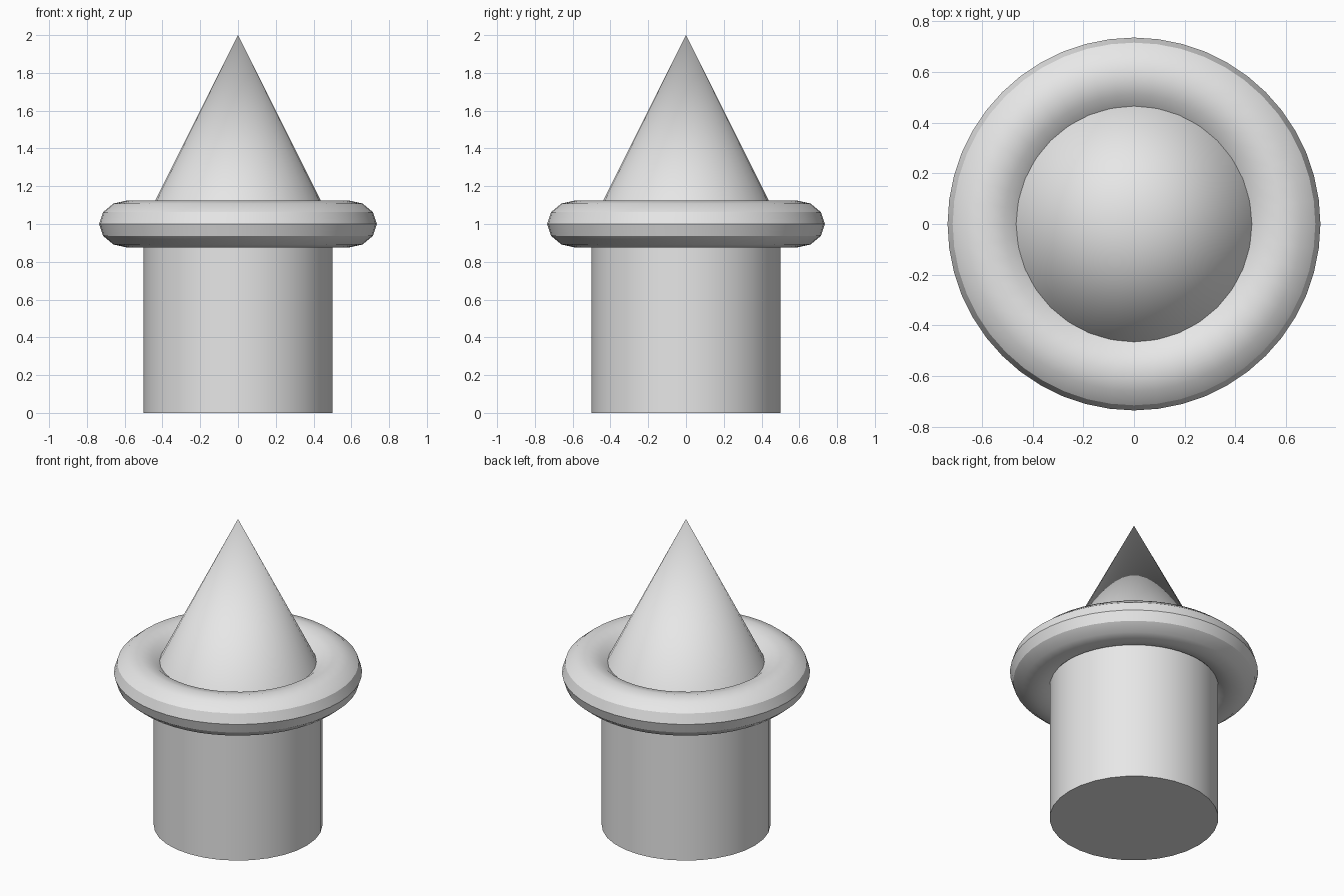
import bpy
import math

# Remove the default cube
cube = bpy.data.objects.get("Cube")
if cube:
    bpy.data.objects.remove(cube, do_unlink=True)

# Single plain grey
grey = bpy.data.materials.new("plain grey")
grey.use_nodes = True
colour = (0.8, 0.8, 0.8, 1.0)
grey.diffuse_color = colour
grey.node_tree.nodes["Principled BSDF"].inputs["Base Color"].default_value = colour


def finish(name):
    """Name the active part, colour it and smooth its gentle edges."""
    part = bpy.context.active_object
    part.name = name
    part.data.materials.append(grey)
    bpy.ops.object.shade_smooth_by_angle(angle=math.radians(30))
    return part


# Round column
bpy.ops.mesh.primitive_cylinder_add(vertices=32, radius=0.5, depth=1, location=(0, 0, 0.5))
finish("column")

# Pointed roof
bpy.ops.mesh.primitive_cone_add(vertices=32, radius1=0.5, depth=1, location=(0, 0, 1.5))
finish("pointed_roof")

# Collar ring, slightly flattened
WIDTH, HEIGHT = 0.15, 0.125
bpy.ops.mesh.primitive_torus_add(major_segments=48, minor_segments=12,
                                 major_radius=0.585, minor_radius=WIDTH,
                                 location=(0, 0, 1))
ring = bpy.context.active_object
for v in ring.data.vertices:
    v.co.z *= HEIGHT / WIDTH
finish("collar_ring")
